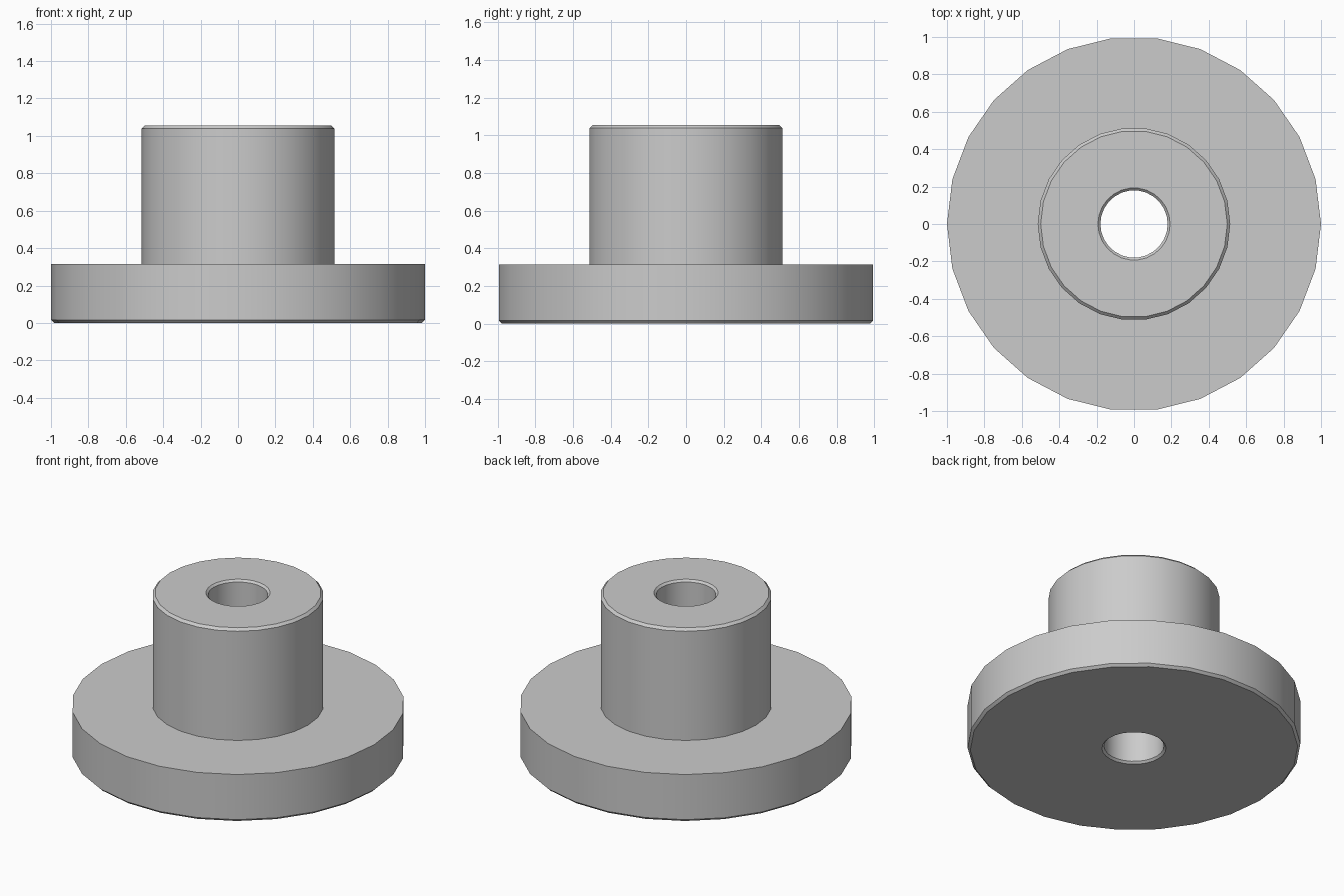
import bpy
import bmesh
from math import radians, tau
from mathutils import Matrix, Vector

cube = bpy.data.objects.get("Cube")
if cube:
    bpy.data.objects.remove(cube, do_unlink=True)

SIDES = 26
HOLE, SHAFT, FLANGE = 0.18, 0.515, 1.0
FLANGE_TOP, TOP = 0.315, 1.055
BEVEL, HOLE_BEVEL = 0.016, 0.013

# Plain grey finish
grey = bpy.data.materials.new("plain grey")
grey.use_nodes = True
colour = (0.6, 0.6, 0.6, 1)
grey.diffuse_color = colour
grey.node_tree.nodes["Principled BSDF"].inputs["Base Color"].default_value = colour

# Closed cross-section: bottom, flange, shaft, then down through the bore
profile = [
    (HOLE + HOLE_BEVEL, 0),
    (FLANGE - BEVEL, 0),
    (FLANGE, BEVEL),
    (FLANGE, FLANGE_TOP),
    (SHAFT, FLANGE_TOP),
    (SHAFT, TOP - BEVEL),
    (SHAFT - BEVEL, TOP),
    (HOLE + HOLE_BEVEL, TOP),
    (HOLE, TOP - HOLE_BEVEL),
    (HOLE, HOLE_BEVEL),
]

# Turn the cross-section around the upright axis
bm = bmesh.new()
rings = []
for i in range(SIDES):
    turn = Matrix.Rotation(tau * i / SIDES, 3, "Z")
    rings.append([bm.verts.new(turn @ Vector((r, 0, z))) for r, z in profile])
for i, ring in enumerate(rings):
    following = rings[(i + 1) % SIDES]
    for j in range(len(profile)):
        k = (j + 1) % len(profile)
        bm.faces.new((ring[j], following[j], following[k], ring[k]))
bmesh.ops.recalc_face_normals(bm, faces=bm.faces)

mesh = bpy.data.meshes.new("flanged_bushing")
bm.to_mesh(mesh)
bm.free()
mesh.materials.append(grey)
bushing = bpy.data.objects.new("flanged_bushing", mesh)
bpy.context.collection.objects.link(bushing)

# Smooth round walls, crisp rims
bpy.ops.object.select_all(action="DESELECT")
bushing.select_set(True)
bpy.context.view_layer.objects.active = bushing
bpy.ops.object.shade_smooth_by_angle(angle=radians(30))
